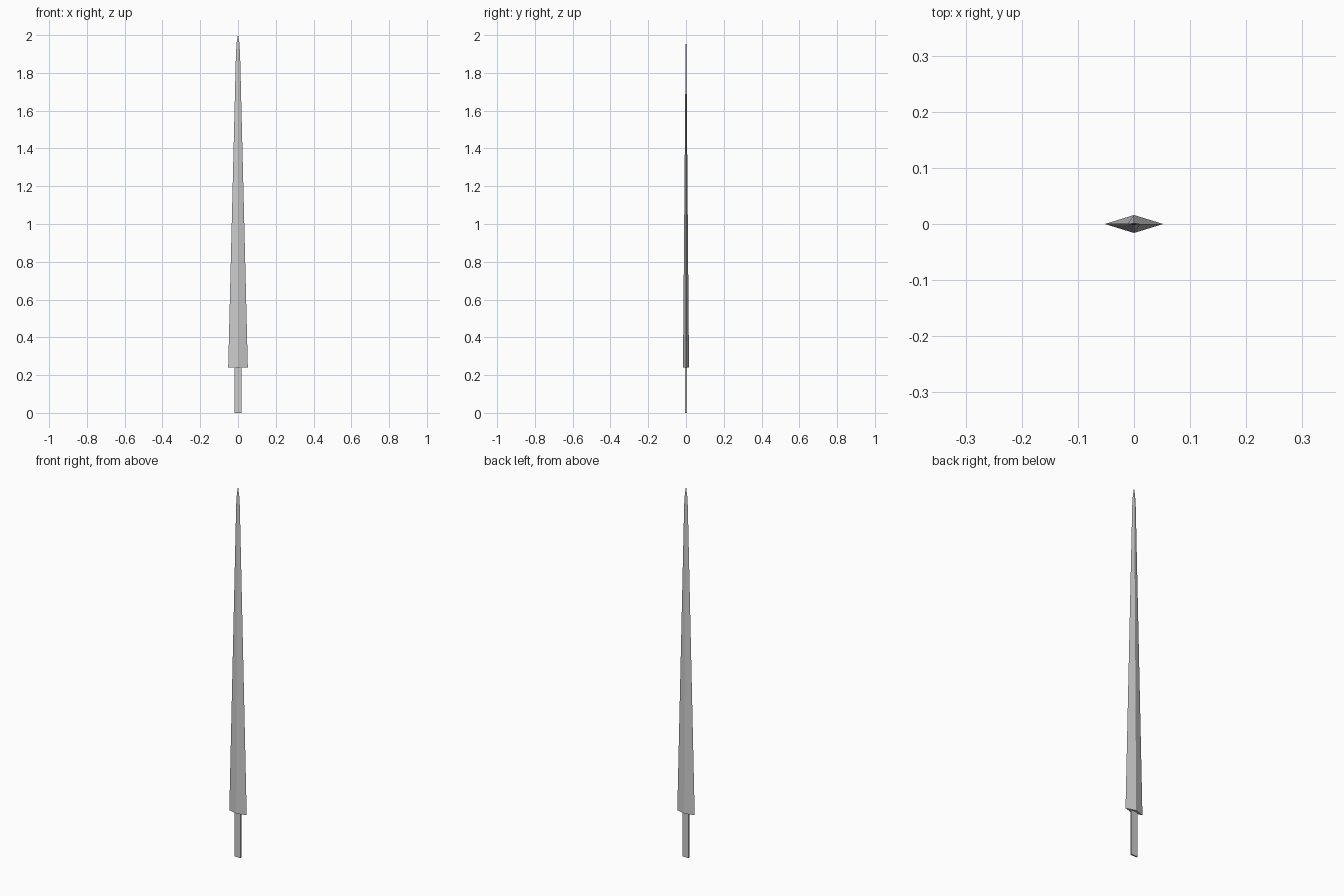
import bpy, bmesh

if "Cube" in bpy.data.objects:
    bpy.data.objects.remove(bpy.data.objects["Cube"])


def loft(name, rings):
    """Join a stack of equal-sized rings into a closed solid."""
    bm = bmesh.new()
    loops = [[bm.verts.new(p) for p in ring] for ring in rings]
    for a, b in zip(loops, loops[1:]):
        for i in range(len(a)):
            j = (i + 1) % len(a)
            bm.faces.new((a[i], a[j], b[j], b[i]))
    bm.faces.new(loops[0][::-1])
    bm.faces.new(loops[-1])
    bmesh.ops.remove_doubles(bm, verts=bm.verts, dist=0.00001)
    bmesh.ops.recalc_face_normals(bm, faces=bm.faces)
    mesh = bpy.data.meshes.new(name)
    bm.to_mesh(mesh)
    bm.free()
    obj = bpy.data.objects.new(name, mesh)
    bpy.context.collection.objects.link(obj)
    return obj


def diamond(z, w, d):
    return [(w, 0, z), (0, d, z), (-w, 0, z), (0, -d, z)]


def rectangle(z, w, d):
    return [(w, -d, z), (w, d, z), (-w, d, z), (-w, -d, z)]


# Long tapering blade with a central ridge: height, half width, half depth
blade_profile = [(0.24, 0.052, 0.016), (1.90, 0.011, 0.0022),
                 (1.96, 0.007, 0.0012), (2.0, 0.0005, 0.0003)]
loft("blade", [diamond(*p) for p in blade_profile])

# Flat tang below the blade
loft("tang", [rectangle(0.0, 0.018, 0.004), rectangle(0.245, 0.018, 0.004)])
